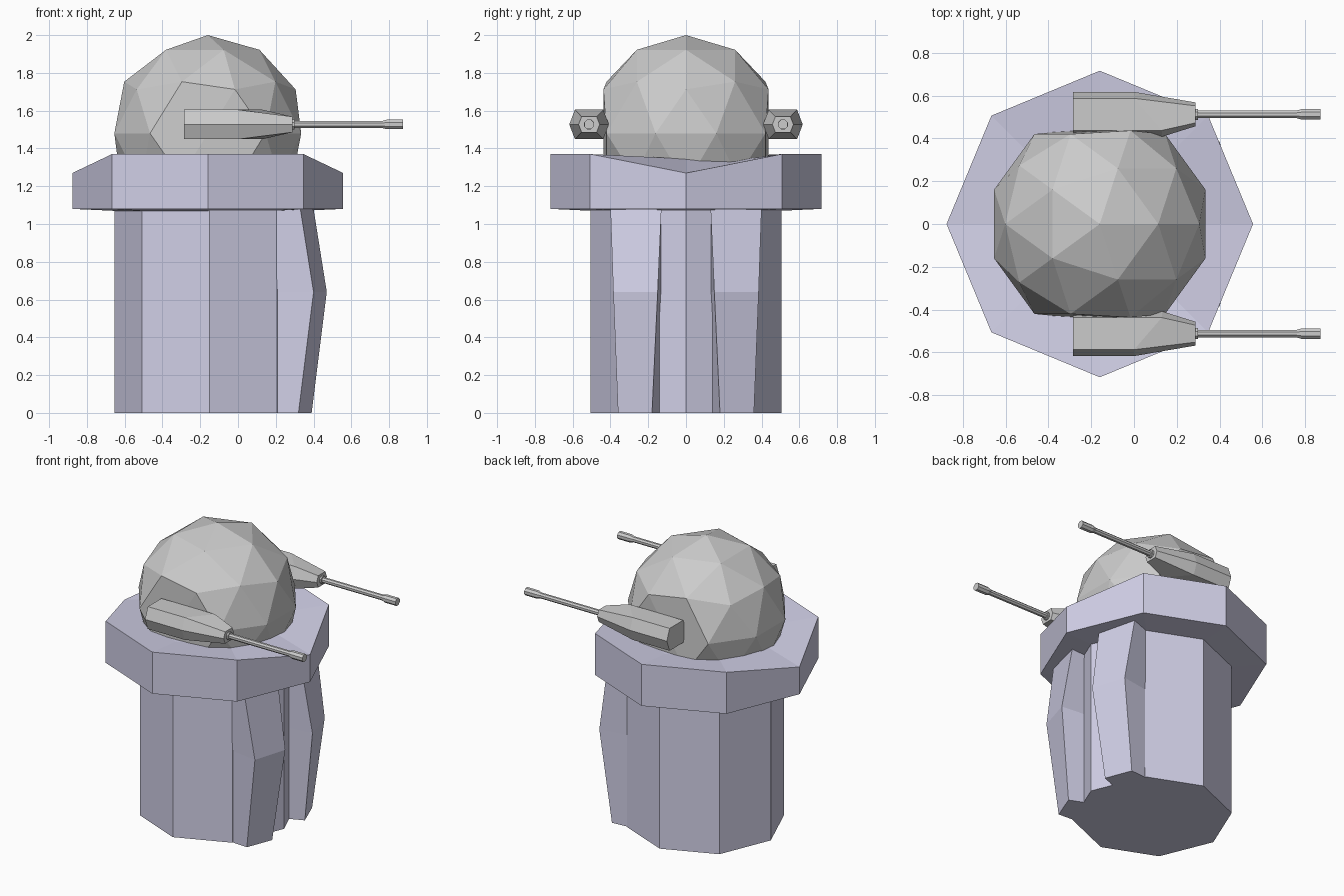
import bpy, bmesh
from math import sin, cos, pi
from mathutils import Vector

if "Cube" in bpy.data.objects:
    bpy.data.objects.remove(bpy.data.objects["Cube"])

stone = bpy.data.materials.new("pale_lavender")
stone.diffuse_color = (0.64, 0.63, 0.8, 1)
stone.use_nodes = True
stone.node_tree.nodes["Principled BSDF"].inputs["Base Color"].default_value = stone.diffuse_color
CX = -0.16


def finish(name, bm, mat=None):
    bmesh.ops.recalc_face_normals(bm, faces=bm.faces)
    me = bpy.data.meshes.new(name)
    bm.to_mesh(me)
    bm.free()
    ob = bpy.data.objects.new(name, me)
    bpy.context.collection.objects.link(ob)
    if mat:
        me.materials.append(mat)
    return ob


def loft(name, rings, mat=None):
    """Skin a list of equal-length point rings and cap both ends."""
    bm = bmesh.new()
    vs = [[bm.verts.new(p) for p in r] for r in rings]
    n = len(vs[0])
    for a, b in zip(vs, vs[1:]):
        for i in range(n):
            j = (i + 1) % n
            bm.faces.new((a[i], a[j], b[j], b[i]))
    bm.faces.new(vs[0])
    bm.faces.new(vs[-1])
    return finish(name, bm, mat)


def octagon(cx, r, z, drop=0):
    """Octagon with points on the axes; drop lowers the two points on x."""
    return [(cx + r * cos(i * pi / 4), r * sin(i * pi / 4),
             z - (drop if i % 4 == 0 else 0)) for i in range(8)]


# Column
loft("column", [octagon(-0.15, 0.505, 0), octagon(-0.15, 0.505, 1.08)], stone)

# Collar with lowered front and rear points
loft("collar", [octagon(CX, 0.5, 1.07), octagon(CX, 0.717, 1.08),
                octagon(CX, 0.717, 1.37, 0.10), octagon(CX, 0.46, 1.345)], stone)

# Pair of bulging buttresses: (z, outer corner, inner corner)
sections = [(0, (0.32, 0.36), (0.39, 0.18)),
            (0.64, (0.40, 0.385), (0.47, 0.15)),
            (1.08, (0.33, 0.40), (0.40, 0.13))]
for side, s in (("left", 1), ("right", -1)):
    loft("buttress_" + side,
         [[(0.18, s * 0.35, z), (a[0], s * a[1], z),
           (b[0], s * b[1], z), (0.27, s * 0.13, z)] for z, a, b in sections], stone)

# Faceted dome with flattened sides
bm = bmesh.new()
bmesh.ops.create_icosphere(bm, subdivisions=2, radius=0.52)
for v in bm.verts:
    v.co.y = max(-0.437, min(0.437, v.co.y))
    v.co += Vector((CX, 0, 1.48))
bmesh.ops.bisect_plane(bm, geom=bm.verts[:] + bm.edges[:] + bm.faces[:],
                       plane_co=(0, 0, 1.28), plane_no=(0, 0, -1), clear_outer=True)
finish("dome", bm)

# Guns: hexagonal housing and eight-sided barrel on each side
GY, GZ = 0.513, 1.527
hexagon = [(0.105, 0), (0.075, 0.078), (-0.075, 0.078),
           (-0.105, 0), (-0.075, -0.078), (0.075, -0.078)]
barrel = [(0.27, 0.028), (0.3, 0.028), (0.3, 0.019), (0.76, 0.019),
          (0.785, 0.027), (0.873, 0.027)]
for side, s in (("left", 1), ("right", -1)):
    rings = []
    for x_out, x_in, k in ((-0.285, -0.285, 1), (0, 0.13, 1), (0.288, 0.288, 0.53)):
        rings.append([(x_out if y > 0 else x_in, s * (GY + k * y), GZ + k * z)
                      for y, z in hexagon])
    loft("gun_housing_" + side, rings)
    loft("gun_barrel_" + side,
         [[(x, s * GY + r * cos((i + .5) * pi / 4), GZ + r * sin((i + .5) * pi / 4))
           for i in range(8)] for x, r in barrel])
